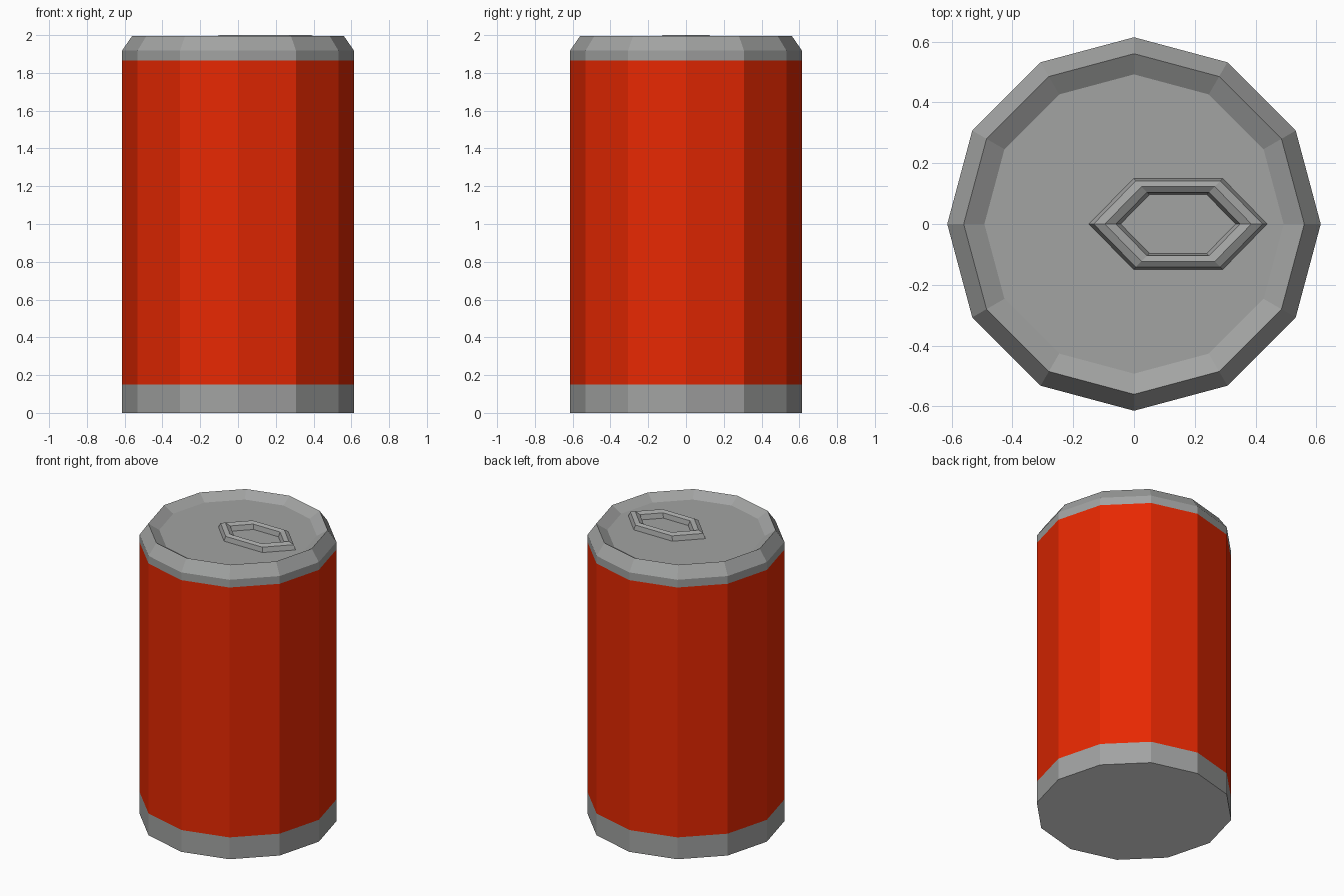
import bpy, bmesh
from math import cos, sin, tau

cube = bpy.data.objects.get("Cube")
if cube:
    bpy.data.objects.remove(cube, do_unlink=True)


def material(name, color):
    mat = bpy.data.materials.new(name)
    mat.use_nodes = True
    mat.diffuse_color = color
    mat.node_tree.nodes["Principled BSDF"].inputs["Base Color"].default_value = color
    return mat


def make_object(name, bm, mats):
    bmesh.ops.recalc_face_normals(bm, faces=bm.faces)
    mesh = bpy.data.meshes.new(name)
    bm.to_mesh(mesh)
    bm.free()
    for mat in mats:
        mesh.materials.append(mat)
    obj = bpy.data.objects.new(name, mesh)
    bpy.context.collection.objects.link(obj)
    return obj


def lathe(profile, sides, closed=False):
    """Sweep (radius, height) points around z; cap the ends or close the loop."""
    bm = bmesh.new()
    rings = [[bm.verts.new((r * cos(tau * i / sides), r * sin(tau * i / sides), z))
              for i in range(sides)] for r, z in profile]
    pairs = list(zip(rings, rings[1:]))
    if closed:
        pairs.append((rings[-1], rings[0]))
    else:
        bm.faces.new(rings[0])
        bm.faces.new(rings[-1])
    for low, high in pairs:
        for i in range(sides):
            j = (i + 1) % sides
            bm.faces.new((low[i], low[j], high[j], high[i]))
    return bm


metal = material("grey metal", (0.36, 0.366, 0.362, 1))
paint = material("red paint", (0.8, 0.021, 0.0005, 1))
base = material("pale base", (0.77, 0.77, 0.77, 1))

# Can body: metal ends, red band, pale underside, bevelled rim and recessed lid
RADIUS, BAND_LOW, BAND_HIGH, LID = 0.614, 0.15, 1.865, 1.955
bm = lathe([(RADIUS, 0), (RADIUS, BAND_LOW), (RADIUS, BAND_HIGH),
            (RADIUS, 1.918), (0.56, 1.996), (0.492, LID)], 12)
for face in bm.faces:
    height = face.calc_center_median().z
    if height < 0.01:
        face.material_index = 2
    elif BAND_LOW < height < BAND_HIGH:
        face.material_index = 1
make_object("can_body", bm, [metal, paint, base])

# Pull tab: flattened six-sided ring half sunk into the lid
TUBE, RISE = 0.052, 0.045
section = [(0.241 + TUBE * cos(tau * k / 8), RISE * sin(tau * k / 8)) for k in range(8)]
tab = make_object("pull_tab", lathe(section, 6, closed=True), [metal])
tab.location = (0.145, 0, LID)
tab.scale = (1, 0.59, 1)
